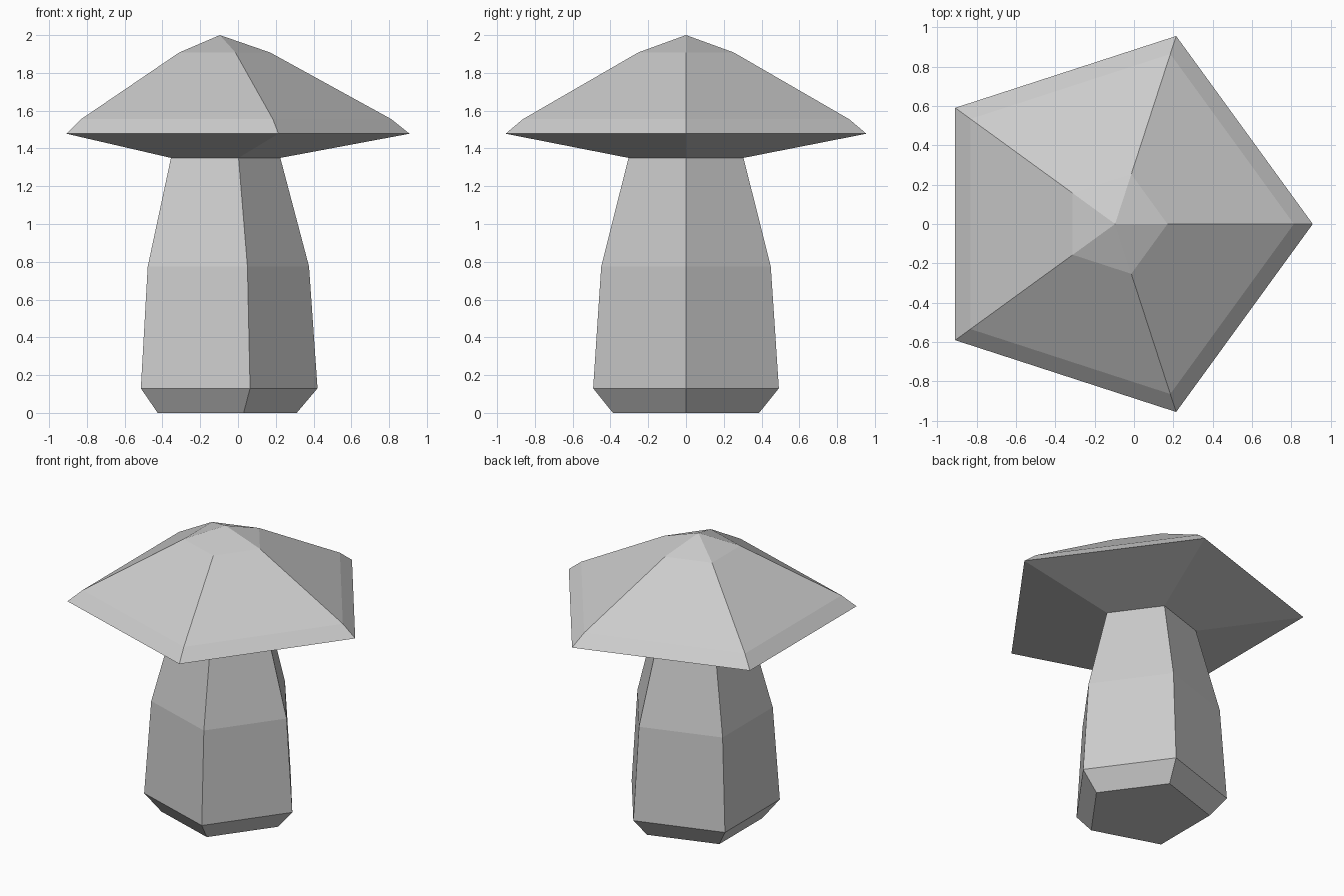
import bpy
from math import cos, sin, tau

if "Cube" in bpy.data.objects:
    bpy.data.objects.remove(bpy.data.objects["Cube"])

SIDES = 5
CENTER_X = -0.096


def lathe(name, profile, close_bottom=False):
    """Five-sided flat-shaded turning from (radius, z) points, bottom to top."""
    verts, faces, rings = [], [], []
    for r, z in profile:
        n = SIDES if r > 0 else 1
        rings.append([len(verts) + i for i in range(n)])
        verts += [(CENTER_X + r * cos(tau * i / SIDES), r * sin(tau * i / SIDES), z)
                  for i in range(n)]
    for low, high in zip(rings, rings[1:]):
        for i in range(SIDES):
            j = (i + 1) % SIDES
            if len(high) == 1:
                faces.append((low[i], low[j], high[0]))
            else:
                faces.append((low[i], low[j], high[j], high[i]))
    if close_bottom:
        faces.append(rings[0][::-1])
    mesh = bpy.data.meshes.new(name)
    mesh.from_pydata(verts, [], faces)
    obj = bpy.data.objects.new(name, mesh)
    bpy.context.collection.objects.link(obj)
    return obj


# Stem: chamfered foot, bulging body, narrow neck meeting the cap
lathe("mushroom_stem",
      [(0.407, 0), (0.517, 0.13), (0.472, 0.775), (0.32, 1.35)],
      close_bottom=True)

# Cap: sloping underside, bevelled rim, long slope, shallow peak
lathe("mushroom_cap",
      [(0.32, 1.35), (1.004, 1.478), (0.908, 1.555), (0.266, 1.908), (0, 2.0)])
